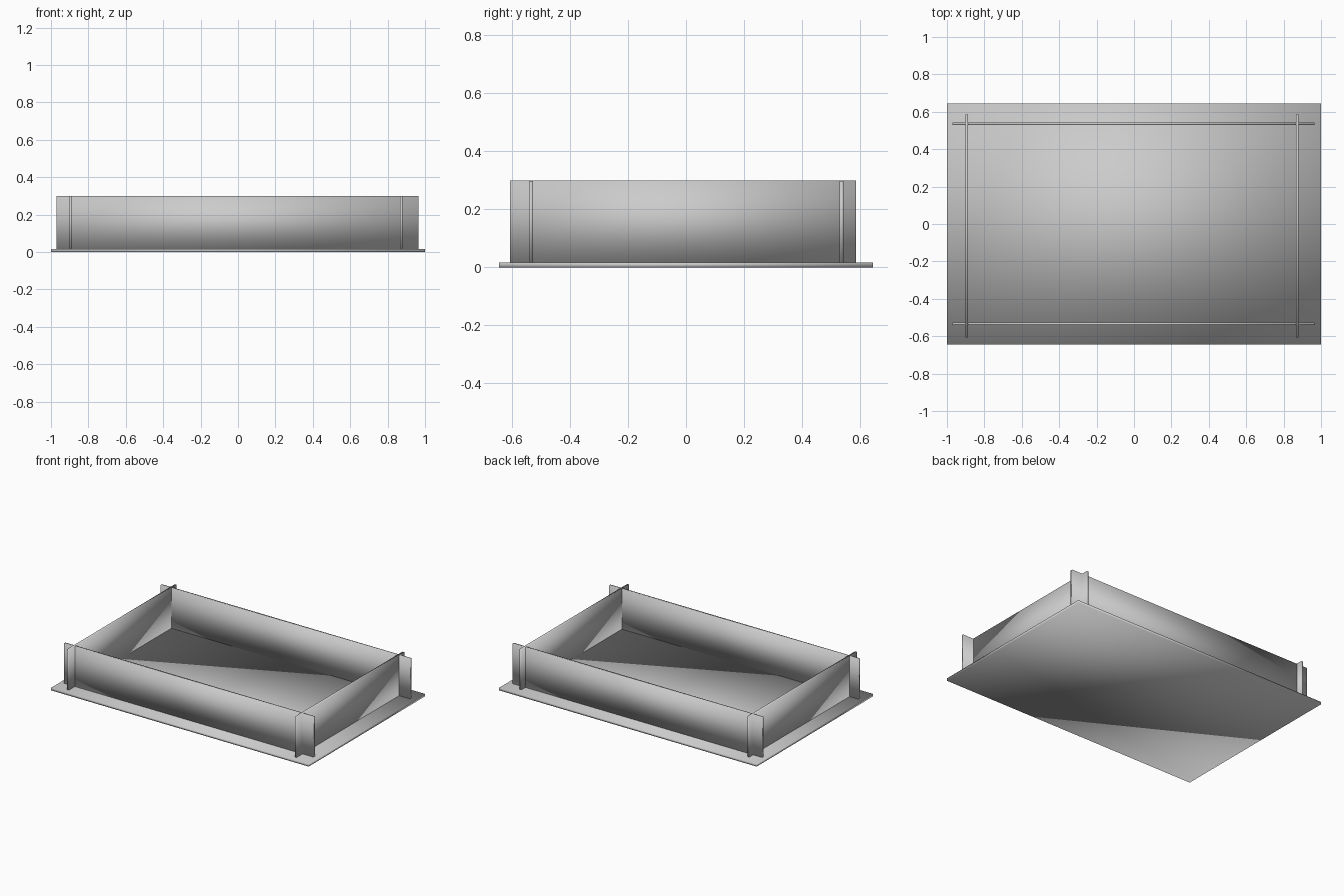
import bpy
import bmesh
from mathutils import Matrix, Vector

default = bpy.data.objects.get("Cube")
if default:
    bpy.data.objects.remove(default, do_unlink=True)

GREY = (0.6, 0.6, 0.6, 1.0)
grey = bpy.data.materials.new("grey")
grey.use_nodes = True
grey.diffuse_color = GREY
grey.node_tree.nodes["Principled BSDF"].inputs["Base Color"].default_value = GREY


def panel(name, low, high):
    """Smooth-shaded rectangular board between two opposite corners."""
    low, high = Vector(low), Vector(high)
    mesh = bpy.data.meshes.new(name)
    bm = bmesh.new()
    place = Matrix.Translation((low + high) / 2) @ Matrix.Diagonal((high - low).to_4d())
    place[3][3] = 1.0
    bmesh.ops.create_cube(bm, size=1, matrix=place)
    for face in bm.faces:
        face.smooth = True
    bm.to_mesh(mesh)
    bm.free()
    mesh.materials.append(grey)
    obj = bpy.data.objects.new(name, mesh)
    bpy.context.scene.collection.objects.link(obj)
    return obj


BASE_TOP = 0.017
TOP = 0.30
HALF = 0.007  # half the wall thickness

# Base plate
panel("base_plate", (-1, -0.645, 0), (1, 0.645, BASE_TOP))

# Long walls, running past the corners
for name, y in (("front_wall", -0.534), ("back_wall", 0.536)):
    panel(name, (-0.971, y - HALF, BASE_TOP), (0.965, y + HALF, TOP - 0.002))

# Short walls, crossing the long ones
for name, x in (("right_wall", -0.894), ("left_wall", 0.873)):
    panel(name, (x - HALF, -0.607, BASE_TOP), (x + HALF, 0.586, TOP))
